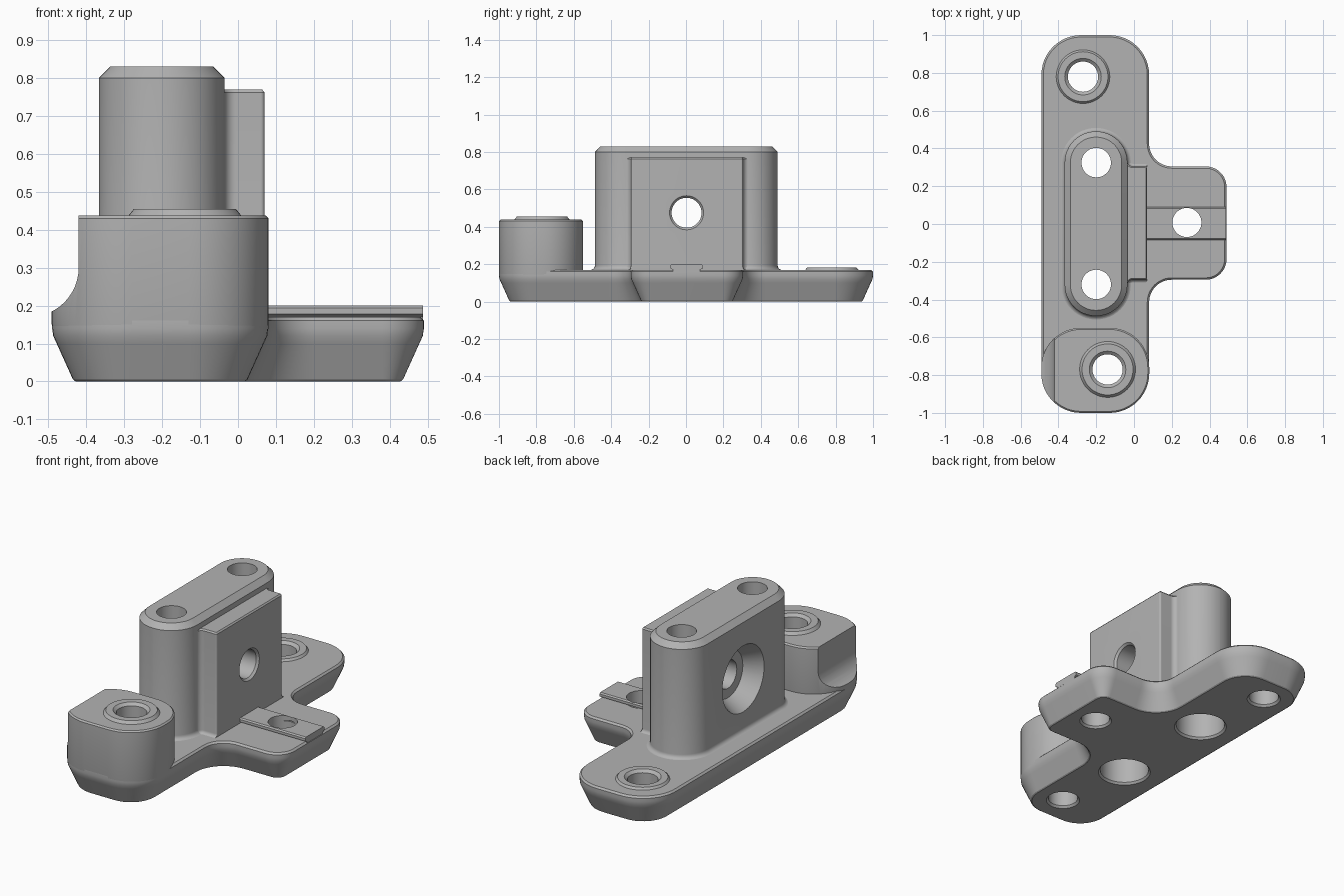
import bpy, bmesh
from math import pi, sin, cos, radians
from mathutils import Vector

if "Cube" in bpy.data.objects:
    bpy.data.objects.remove(bpy.data.objects["Cube"], do_unlink=True)

GREY = (0.45, 0.45, 0.45, 1)
metal = bpy.data.materials.new("machined_grey")
metal.use_nodes = True
metal.diffuse_color = GREY
bsdf = next(n for n in metal.node_tree.nodes if n.type == 'BSDF_PRINCIPLED')
bsdf.inputs["Base Color"].default_value = GREY


def loft(name, rings):
    """Closed solid through rings of equal point count."""
    bm = bmesh.new()
    loops = [[bm.verts.new(p) for p in ring] for ring in rings]
    n = len(loops[0])
    for a, b in zip(loops, loops[1:]):
        for i in range(n):
            j = (i + 1) % n
            bm.faces.new((a[i], a[j], b[j], b[i]))
    bm.faces.new(loops[0])
    bm.faces.new(loops[-1])
    bmesh.ops.recalc_face_normals(bm, faces=bm.faces)
    mesh = bpy.data.meshes.new(name)
    bm.to_mesh(mesh)
    bm.free()
    mesh.materials.append(metal)
    obj = bpy.data.objects.new(name, mesh)
    bpy.context.scene.collection.objects.link(obj)
    return obj


def outline(corners, inset, z, seg=12):
    """Right-angled outline (counter-clockwise x, y, radius), inset and rounded."""
    pts = []
    for i, (x, y, r) in enumerate(corners):
        p = Vector((x, y))
        d1 = (p - Vector(corners[i - 1][:2])).normalized()
        d2 = (Vector(corners[(i + 1) % len(corners)][:2]) - p).normalized()
        n1, n2 = Vector((-d1.y, d1.x)), Vector((-d2.y, d2.x))
        side = 1 if d1.cross(d2) > 0 else -1
        p = p + inset * (n1 + n2)
        if r == 0:
            pts.append(Vector((p.x, p.y, z)))
            continue
        rad = r - side * inset
        c = p + side * rad * (n1 + n2)
        for k in range(seg + 1):
            t = k / seg * pi / 2
            q = c - side * rad * (cos(t) * n1 + sin(t) * n2)
            pts.append(Vector((q.x, q.y, z)))
    return pts


def slab(name, corners, levels):
    return loft(name, [outline(corners, inset, z) for inset, z in levels])


def turned(name, cx, cy, profile, axis='Z', seg=48):
    """Turned solid from (radius, height) pairs along an axis."""
    rings = []
    for r, h in profile:
        uv = [(cx + r * cos(2 * pi * k / seg), cy + r * sin(2 * pi * k / seg))
              for k in range(seg)]
        rings.append([(u, v, h) if axis == 'Z' else (h, u, v) for u, v in uv])
    return loft(name, rings)


def box_corners(x0, x1, y0, y1, r):
    return [(x0, y0, r), (x1, y0, r), (x1, y1, r), (x0, y1, r)]


def fillet(r, z, steps=5):
    """Levels flaring out to a floor at height z."""
    return [(-r * (1 - sin(t)), z + r * (1 - cos(t)))
            for t in (k / steps * pi / 2 for k in range(steps + 1))]


# Base: T-shaped plate with a tapered underside
base = slab("base_plate", [
    (-0.49, -1, 0.21), (0.08, -1, 0.21), (0.08, -0.295, 0.12), (0.49, -0.295, 0.11),
    (0.49, 0.305, 0.11), (0.08, 0.305, 0.12), (0.08, 1, 0.21), (-0.49, 1, 0.21)],
    [(0.062, 0), (0.055, 0.005), (0.012, 0.1), (0.003, 0.12), (0, 0.14), (0, 0.16), (0.01, 0.17)])

# Front boss with a scooped relief on its right side
boss = slab("front_boss", box_corners(-0.491, 0.081, -1, -0.55, 0.21),
            [(0.005, 0.13), (0, 0.15), (0, 0.43), (0.008, 0.438)])
boss_ring = turned("front_boss_ring", -0.14, -0.77,
                   [(0.148, 0.42), (0.148, 0.438), (0.135, 0.454)])
rear_ring = turned("rear_ring", -0.27, 0.78,
                   [(0.142, 0.15), (0.142, 0.17), (0.132, 0.182)])

# Upright post with rounded ends, filleted into the base
post = slab("upright_post", box_corners(-0.367, -0.035, -0.487, 0.49, 0.165),
            [(-0.025, 0.15)] + fillet(0.025, 0.169) + [(0, 0.8), (0.03, 0.83)])

# Flat mounting pad on the post, blended at its sides
pad = slab("mounting_pad", [
    (-0.06, -0.33, 0), (-0.036, -0.33, 0), (-0.036, -0.295, 0.03), (0.07, -0.295, 0.01),
    (0.07, 0.305, 0.01), (-0.036, 0.305, 0.03), (-0.036, 0.34, 0), (-0.06, 0.34, 0)],
    [(-0.02, 0.15)] + fillet(0.02, 0.169) + [(0, 0.762), (0.007, 0.77)])
for v in pad.data.vertices:
    v.co.x = min(v.co.x, 0.07)

# Locating key along the tab, slightly undercut
half = [(0.072, 0.15), (0.072, 0.17), (0.087, 0.178), (0.087, 0.193), (0.08, 0.2)]
section = [(y + 0.003, z) for y, z in half] + [(0.003 - y, z) for y, z in reversed(half)]
key = loft("locating_key", [[(x, y, z) for y, z in section] for x in (0.03, 0.488)])

# Cutters: drilled holes, counterbores and the scoop
scoop_pts = [(-0.55 + 0.13 * sin(a), 0.3 - 0.13 * cos(a))
             for a in (radians(7.5 * k) for k in range(13))]
scoop_pts += [(-0.42, 0.6), (-0.6, 0.6), (-0.6, 0.17)]
scoop = loft("scoop_cutter", [[(x, y, z) for x, z in scoop_pts] for y in (-1.2, -0.4)])


def drill(name, x, y, top):
    return turned(name, x, y, [(0.1, -0.01), (0.08, 0.012), (0.08, top - 0.015), (0.1, top + 0.003)])


boss_drill = drill("boss_drill", -0.14, -0.77, 0.454)
rear_drill = drill("rear_drill", -0.27, 0.78, 0.182)
key_drill = turned("key_drill", 0.28, 0.008, [(0.095, -0.01), (0.077, 0.012), (0.077, 0.3)])
post_drills = [turned("post_drill", -0.2, y, [(0.15, -0.01), (0.132, 0.012), (0.132, 0.25),
                                              (0.078, 0.25), (0.078, 0.9)])
               for y in (-0.32, 0.325)]
cross_drill = turned("cross_drill", 0.003, 0.475,
                     [(0.195, -0.375), (0.135, -0.27), (0.08, -0.27), (0.08, 0.058), (0.094, 0.073)], 'X')

cuts = {
    base: [boss_drill, rear_drill, key_drill] + post_drills,
    boss: [scoop, boss_drill],
    boss_ring: [boss_drill],
    rear_ring: [rear_drill],
    post: post_drills + [cross_drill],
    pad: [cross_drill],
    key: [key_drill],
}

# Cut every part, then smooth its rounded faces
for part, cutters in cuts.items():
    bpy.ops.object.select_all(action='DESELECT')
    part.select_set(True)
    bpy.context.view_layer.objects.active = part
    for cutter in cutters:
        mod = part.modifiers.new("cut", 'BOOLEAN')
        mod.operation, mod.solver, mod.object = 'DIFFERENCE', 'EXACT', cutter
        bpy.ops.object.modifier_apply(modifier=mod.name)
    bpy.ops.object.shade_smooth_by_angle(angle=radians(25))

for cutter in {c for group in cuts.values() for c in group}:
    bpy.data.objects.remove(cutter, do_unlink=True)
